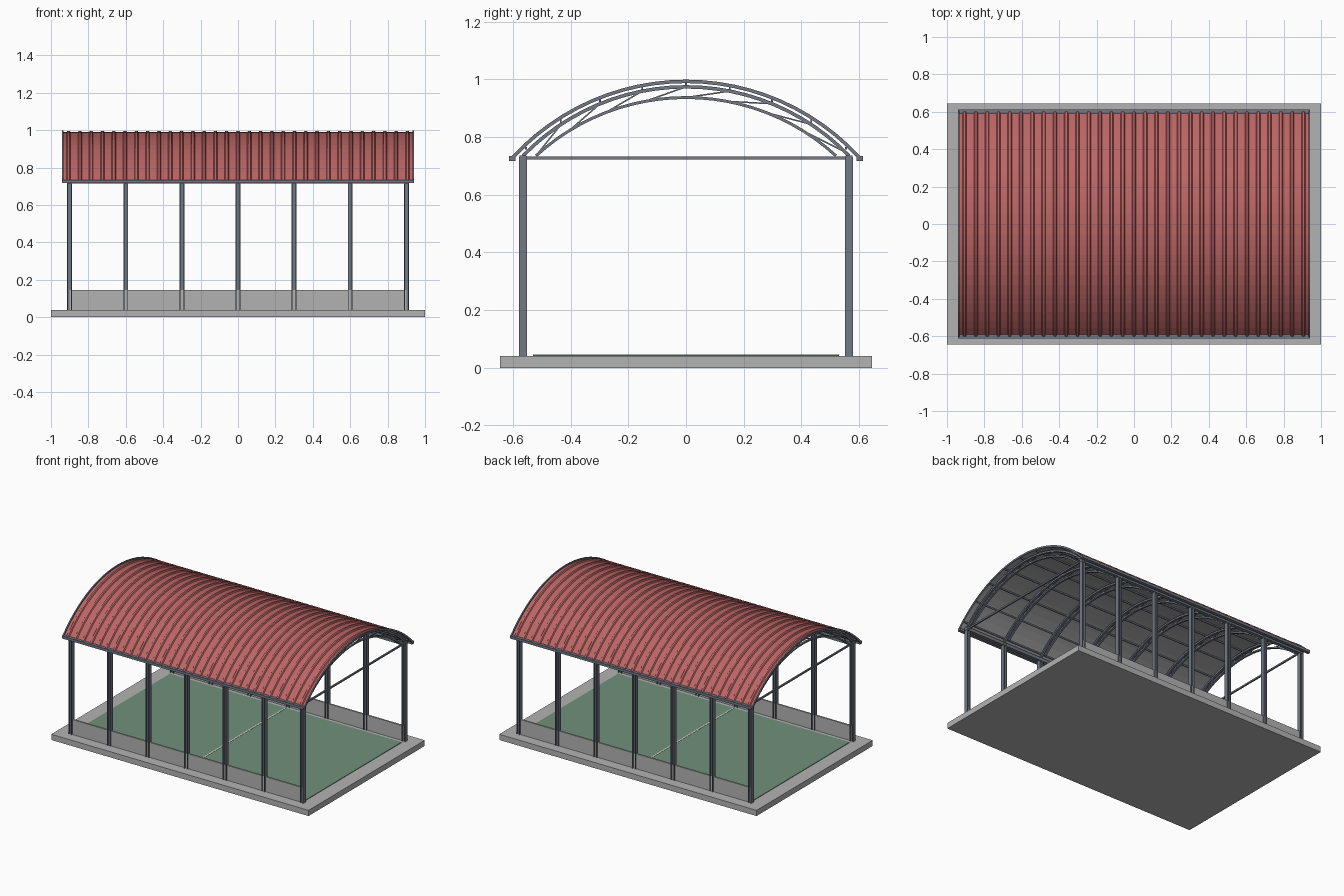
import bpy, bmesh, math
from mathutils import Vector

cube = bpy.data.objects.get("Cube")
if cube:
    bpy.data.objects.remove(cube, do_unlink=True)


def material(name, rgb):
    m = bpy.data.materials.new(name)
    m.use_nodes = True
    m.diffuse_color = (*rgb, 1)
    bsdf = next(n for n in m.node_tree.nodes if n.type == 'BSDF_PRINCIPLED')
    bsdf.inputs["Base Color"].default_value = (*rgb, 1)
    return m


CONCRETE = material("concrete grey", (0.45, 0.45, 0.45))
STEEL = material("steel blue grey", (0.17, 0.19, 0.23))
RED = material("roof red", (0.50, 0.13, 0.13))
LINING = material("roof lining grey", (0.40, 0.40, 0.40))
GREEN = material("court green", (0.16, 0.28, 0.20))
WHITE = material("line white", (0.75, 0.75, 0.75))


def finish(name, bm, mat):
    bmesh.ops.recalc_face_normals(bm, faces=bm.faces)
    mesh = bpy.data.meshes.new(name)
    bm.to_mesh(mesh)
    bm.free()
    mesh.materials.append(mat)
    obj = bpy.data.objects.new(name, mesh)
    bpy.context.collection.objects.link(obj)
    return obj


def add_box(bm, lo, hi):
    v = [bm.verts.new((x, y, z)) for x in (lo[0], hi[0]) for y in (lo[1], hi[1]) for z in (lo[2], hi[2])]
    for f in ((0, 1, 3, 2), (4, 6, 7, 5), (0, 4, 5, 1), (2, 3, 7, 6), (0, 2, 6, 4), (1, 5, 7, 3)):
        bm.faces.new([v[i] for i in f])


def boxes(name, mat, items):
    bm = bmesh.new()
    for lo, hi in items:
        add_box(bm, lo, hi)
    return finish(name, bm, mat)


class Arc:
    """Circular arch in the yz plane, given its end point and crown height."""
    def __init__(self, y_end, z_end, z_top):
        rise = z_top - z_end
        self.r = (y_end ** 2 + rise ** 2) / (2 * rise)
        self.c = z_top - self.r
        self.a = math.asin(y_end / self.r)

    def point(self, x, t, h=0.0):
        """t runs from -1 to 1 along the arch, h is the offset outward."""
        a, r = self.a * t, self.r + h
        return Vector((x, r * math.sin(a), self.c + r * math.cos(a)))


ROOF = Arc(0.595, 0.728, 0.988)
TOP_CHORD = Arc(0.565, 0.735, 0.974)
LOW_CHORD = Arc(0.52, 0.735, 0.937)
SEGS = 24


def sweep(bm, arc, section, closed=True):
    """Carry a list of (x, offset) points along an arch."""
    rows = [[bm.verts.new(arc.point(x, 2 * i / SEGS - 1, h)) for x, h in section]
            for i in range(SEGS + 1)]
    n = len(section)
    for a, b in zip(rows, rows[1:]):
        for j in range(n if closed else n - 1):
            k = (j + 1) % n
            bm.faces.new((a[j], a[k], b[k], b[j]))
    if closed:
        bm.faces.new(rows[0])
        bm.faces.new(rows[-1])


def bands(name, mat, arc, xs, half, h0, h1):
    bm = bmesh.new()
    for x in xs:
        sweep(bm, arc, [(x - half, h0), (x + half, h0), (x + half, h1), (x - half, h1)])
    return finish(name, bm, mat)


def add_bar(bm, p, q, size):
    """Square bar between two points in a yz plane."""
    side = Vector((size / 2, 0, 0))
    up = (q - p).normalized().cross(Vector((1, 0, 0))) * size / 2
    ends = [[bm.verts.new(c + o) for o in (side + up, up - side, -side - up, side - up)] for c in (p, q)]
    for i in range(4):
        j = (i + 1) % 4
        bm.faces.new((ends[0][i], ends[0][j], ends[1][j], ends[1][i]))
    for e in ends:
        bm.faces.new(e)


FRAMES = [0.3 * i for i in range(-3, 4)]
SIDES = (-1, 1)
COL_Y = 0.565

# Ground slab, court surface and centre line
boxes("base_slab", CONCRETE, [((-1, -0.645, 0), (1, 0.645, 0.04))])
boxes("court_floor", GREEN, [((-0.9, -0.53, 0.04), (0.9, 0.53, 0.044))])
boxes("centre_line", WHITE, [((-0.005, -0.53, 0.044), (0.005, 0.53, 0.0455))])

# Low walls between the columns
boxes("low_walls", CONCRETE,
      [((-0.9, s * COL_Y - 0.006, 0.04), (0.9, s * COL_Y + 0.006, 0.145)) for s in SIDES])

# H-section columns: two flanges and a web
parts = []
for x in FRAMES:
    for s in SIDES:
        y = s * COL_Y
        for e in SIDES:
            fx = x + e * 0.0105
            parts.append(((fx - 0.0025, y - 0.0145, 0.04), (fx + 0.0025, y + 0.0145, 0.73)))
        parts.append(((x - 0.009, y - 0.003, 0.04), (x + 0.009, y + 0.003, 0.73)))
boxes("columns", STEEL, parts)

# Beams along the column heads, eave gutters and end ties
boxes("head_beams", STEEL,
      [((-0.915, s * COL_Y - 0.012, 0.714), (0.915, s * COL_Y + 0.012, 0.736)) for s in SIDES])
boxes("eave_gutters", STEEL,
      [((-0.94, s * 0.602 - 0.011, 0.717), (0.94, s * 0.602 + 0.011, 0.735)) for s in SIDES])
boxes("end_ties", STEEL,
      [((s * 0.9 - 0.005, -COL_Y, 0.722), (s * 0.9 + 0.005, COL_Y, 0.733)) for s in SIDES])

# Arched trusses: upper and lower chords with diagonals
bands("upper_chords", STEEL, TOP_CHORD, FRAMES, 0.007, -0.006, 0.006)
bands("lower_chords", STEEL, LOW_CHORD, FRAMES, 0.007, -0.005, 0.005)
bm = bmesh.new()
PANELS = 8
for x in FRAMES:
    for i in range(PANELS):
        t0, t1 = 2 * i / PANELS - 1, 2 * (i + 1) / PANELS - 1
        add_bar(bm, LOW_CHORD.point(x, t0), TOP_CHORD.point(x, t1 * 0.97), 0.005)
finish("truss_diagonals", bm, STEEL)

# Purlins between the trusses and the roof sheet
bm = bmesh.new()
for i in range(-4, 5):
    p = ROOF.point(0, i * 0.23, -0.004)
    add_box(bm, (-0.935, p.y - 0.003, p.z - 0.006), (0.935, p.y + 0.003, p.z + 0.003))
finish("purlins", bm, STEEL)

# Roof lining, ribbed red sheet and gable trims
bands("roof_lining", LINING, ROOF, [0], 0.936, 0.0, 0.001)
RIBS = 31
pitch = 1.872 / RIBS
section = [(-0.936, 0.002)]
for i in range(RIBS):
    x = -0.936 + pitch * (i + 0.5)
    section += [(x - 0.011, 0.002), (x - 0.006, 0.009), (x + 0.006, 0.009), (x + 0.011, 0.002)]
section.append((0.936, 0.002))
bm = bmesh.new()
sweep(bm, ROOF, section, closed=False)
finish("ribbed_roof_sheet", bm, RED)
bands("gable_trims", STEEL, ROOF, [-0.938, 0.938], 0.004, -0.001, 0.011)
